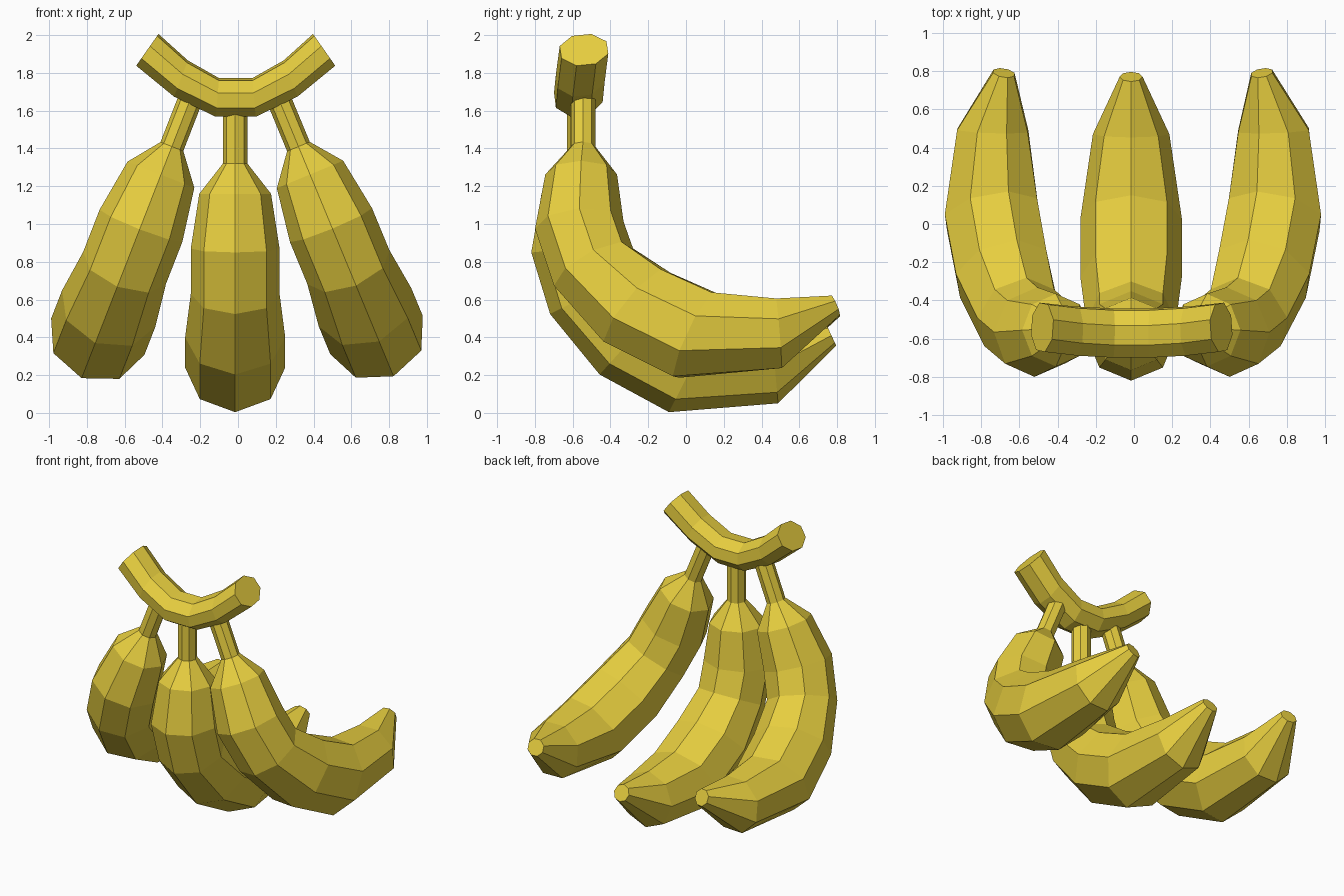
import bpy, bmesh
from math import sin, cos, pi, radians
from mathutils import Vector, Matrix

if "Cube" in bpy.data.objects:
    bpy.data.objects.remove(bpy.data.objects["Cube"])

SIDES = 8
mat = bpy.data.materials.new("banana_yellow")
mat.diffuse_color = (0.80, 0.62, 0.05, 1)
mat.use_nodes = True
mat.node_tree.nodes["Principled BSDF"].inputs["Base Color"].default_value = mat.diffuse_color


def loft(name, rings, phase=0.0):
    """Capped tube through rings of (centre, half-axis u, half-axis v)."""
    bm = bmesh.new()
    loops = []
    for c, u, v in rings:
        angles = [2 * pi * k / SIDES + phase for k in range(SIDES)]
        loops.append([bm.verts.new(c + u * cos(a) + v * sin(a)) for a in angles])
    for a, b in zip(loops, loops[1:]):
        for k in range(SIDES):
            j = (k + 1) % SIDES
            bm.faces.new((a[k], a[j], b[j], b[k]))
    bm.faces.new(loops[0])
    bm.faces.new(loops[-1])
    bmesh.ops.recalc_face_normals(bm, faces=bm.faces)
    me = bpy.data.meshes.new(name)
    bm.to_mesh(me)
    bm.free()
    me.materials.append(mat)
    ob = bpy.data.objects.new(name, me)
    bpy.context.collection.objects.link(ob)
    return ob


# Banana stations from stem to tip: y, z below the shoulder, radius, ring tilt
STATIONS = [
    (-0.565, 0.27, 0.065, 0),
    (-0.565, 0.00, 0.065, 0),
    (-0.575, -0.16, 0.190, 0),
    (-0.585, -0.45, 0.235, 5),
    (-0.51, -0.69, 0.235, 27),
    (-0.28, -0.92, 0.265, 48),
    (0.03, -1.08, 0.265, 63),
    (0.47, -1.07, 0.200, 95),
    (0.77, -0.91, 0.060, 115),
]


def banana(name, x, y, z, lean):
    rings = []
    for cy, cz, r, t in STATIONS:
        t = radians(t)
        rings.append((Vector((0, cy, cz)), Vector((r, 0, 0)),
                      Vector((0, r * cos(t), r * sin(t)))))
    ob = loft(name, rings)
    # Lean sideways about the shoulder
    ob.data.transform(Matrix.Translation((x, y, z)) @ Matrix.Rotation(radians(lean), 4, 'Y'))


banana("middle_banana", -0.015, 0.0, 1.32, 0)
banana("left_banana", -0.35, 0.02, 1.41, 21.3)
banana("right_banana", 0.32, 0.02, 1.41, -22.5)

# Curved crown joining the stems: x, y, z, ring tilt for one half, then mirrored
half = [(0.097, -0.57, 1.67, 95), (0.29, -0.56, 1.77, 111), (0.468, -0.54, 1.922, 125)]
path = [(-x, y, z, 180 - t) for x, y, z, t in reversed(half)] + half
rings = []
for x, y, z, t in path:
    t = radians(t)
    up = Vector((cos(t), 0, sin(t)))
    back = Vector((0, 1, 0))
    roll = radians(7)
    u = (back * cos(roll) + up * sin(roll)) * 0.135
    v = (up * cos(roll) - back * sin(roll)) * 0.105
    rings.append((Vector((x - 0.012, y, z)), u, v))
loft("crown", rings, pi / SIDES)
